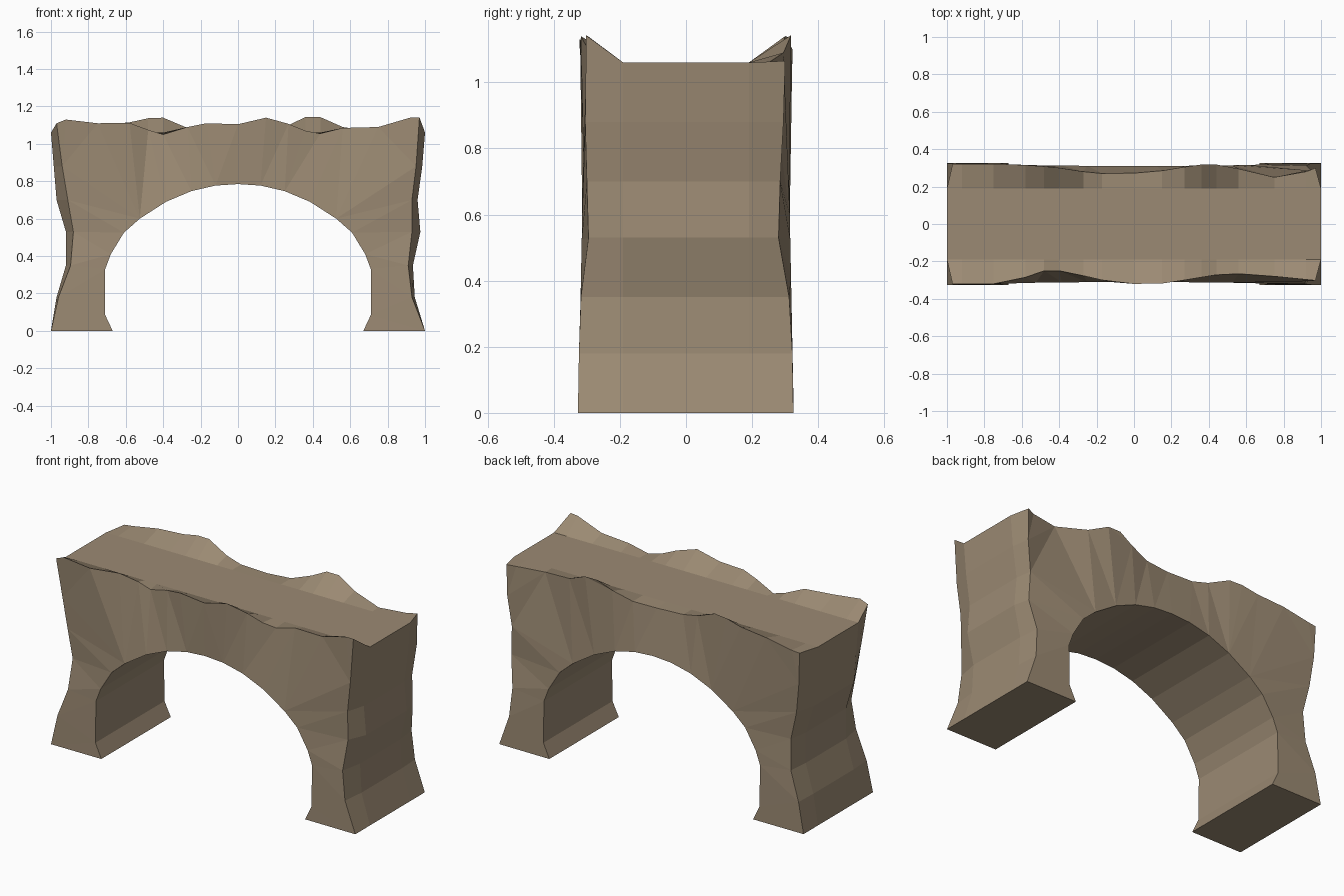
import bpy, bmesh

if "Cube" in bpy.data.objects:
    bpy.data.objects.remove(bpy.data.objects["Cube"])

# One stone colour
stone = bpy.data.materials.new("weathered_stone")
stone.diffuse_color = (0.33, 0.255, 0.172, 1)
stone.use_nodes = True
stone.node_tree.nodes["Principled BSDF"].inputs["Base Color"].default_value = stone.diffuse_color

# Half of the arch opening (x, z), from the foot to the crown
half_arch = [(.67, 0), (.71, .085), (.71, .33), (.68, .41), (.61, .525),
             (.525, .60), (.385, .69), (.25, .747), (.12, .777), (0, .785)]
arch = [(-x, z) for x, z in half_arch] + half_arch[-2::-1]

# End walls: z, front-edge x, middle x, front-edge y, back-edge y
right_end = [(0, 1, 1, .327, .325), (.18, .93, .945, .324, .322),
             (.35, .91, .935, .318, .312), (.53, .93, .975, .295, .28),
             (.70, .93, .96, .30, .285), (.88, .952, .985, .305, .295)]
left_end = [(0, 1, 1, .327, .325), (.18, .96, .97, .324, .322),
            (.35, .895, .92, .318, .312), (.53, .88, .92, .295, .30),
            (.70, .91, .97, .30, .305), (.88, .94, .985, .305, .315)]

# Ragged parapet: x, front y, front z, back y, back z
rim = [(-.97, -.322, 1.11, .32, 1.065), (-.92, -.322, 1.13, .322, 1.07),
       (-.75, -.32, 1.11, .322, 1.10), (-.58, -.285, 1.112, .315, 1.115),
       (-.48, -.25, 1.075, .308, 1.137), (-.40, -.25, 1.05, .30, 1.14),
       (-.27, -.277, 1.09, .28, 1.085), (-.17, -.30, 1.11, .27, 1.062),
       (0, -.32, 1.105, .272, 1.055), (.15, -.318, 1.14, .285, 1.06),
       (.27, -.30, 1.107, .305, 1.10), (.36, -.285, 1.07, .318, 1.143),
       (.44, -.272, 1.055, .318, 1.143), (.56, -.266, 1.085, .295, 1.09),
       (.75, -.28, 1.09, .25, 1.06), (.92, -.297, 1.14, .28, 1.06),
       (.97, -.302, 1.142, .30, 1.065)]

DECK_Y, DECK_Z = .19, 1.06


def outline(part):
    """Closed outline for one slice: 0 front, 1 and 2 deck edges, 3 back."""
    side = (-1, -1, 1, 1)[part]
    outer = part in (0, 3)
    pts = [(x, side * (.326 - .02 * z if outer else DECK_Y), z) for x, z in arch]

    def end(rows, sx):
        col = []
        for z, xe, xm, yf, yb in rows:
            x = (xe, xm, xm, (xe + xm) / 2)[part]
            y = (-yf, -DECK_Y, DECK_Y, yb)[part]
            col.append((sx * x, y, z))
        return col

    pts += end(right_end, 1)
    for x, yf, zf, yb, zb in reversed(rim):
        if part == 0:
            pts.append((x, yf, zf))
        elif part == 3:
            pts.append((x, yb, zb))
        else:
            pts.append((1 if x > .96 else -1 if x < -.96 else x, side * DECK_Y, DECK_Z))
    pts += reversed(end(left_end, -1))
    return pts


# Loft the slices from front to back and close both faces
bm = bmesh.new()
loops = [[bm.verts.new(p) for p in outline(i)] for i in range(4)]
n = len(loops[0])
for a, b in zip(loops, loops[1:]):
    for i in range(n):
        j = (i + 1) % n
        bm.faces.new((a[i], a[j], b[j], b[i]))
caps = [bm.faces.new(loops[0]), bm.faces.new(loops[-1])]
bmesh.ops.recalc_face_normals(bm, faces=bm.faces)
bmesh.ops.triangulate(bm, faces=caps)
bmesh.ops.recalc_face_normals(bm, faces=bm.faces)

mesh = bpy.data.meshes.new("stone_arch_bridge")
bm.to_mesh(mesh)
bm.free()
mesh.materials.append(stone)
bridge = bpy.data.objects.new("stone_arch_bridge", mesh)
bpy.context.collection.objects.link(bridge)
